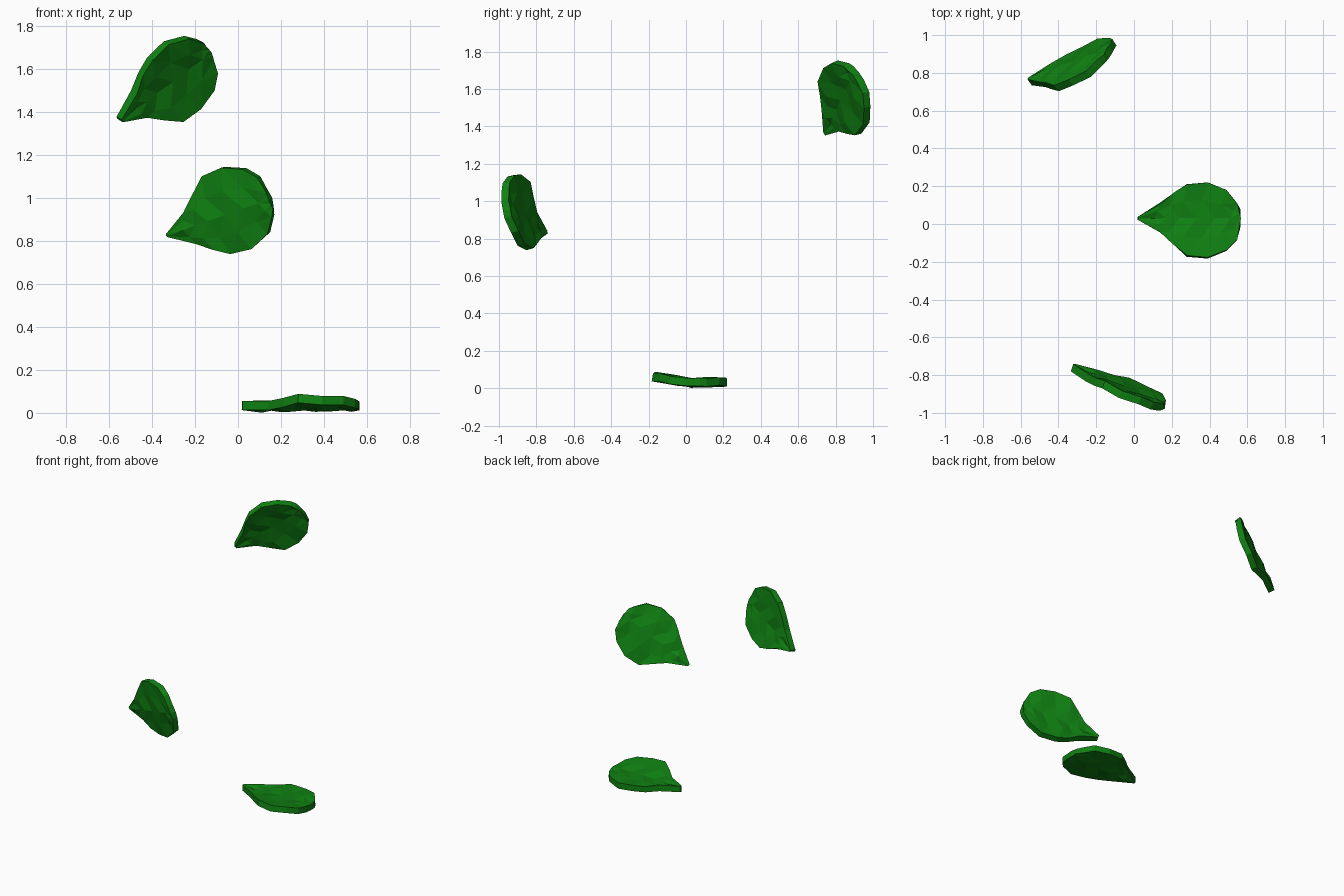
import bpy
import bmesh
from mathutils import Matrix, Vector

cube = bpy.data.objects.get("Cube")
if cube:
    bpy.data.objects.remove(cube, do_unlink=True)

green = bpy.data.materials.new("leaf_green")
green.use_nodes = True
colour = (0.005, 0.22, 0.006, 1)
green.diffuse_color = colour
bsdf = green.node_tree.nodes["Principled BSDF"]
bsdf.inputs["Base Color"].default_value = colour
bsdf.inputs["Roughness"].default_value = 0.8

# Leaf ribs from tip to round end:
# edge x, middle x, left y, right y, left z, middle z, right z
RIBS = [
    (0.00, 0.00, 0.008, -0.008, 0.0, 0.0, 0.0),
    (0.12, 0.09, 0.08, -0.075, 0.004, -0.012, 0.0),
    (0.19, 0.15, 0.135, -0.14, -0.004, 0.0, 0.014),
    (0.26, 0.22, 0.18, -0.20, 0.004, -0.008, 0.034),
    (0.37, 0.31, 0.19, -0.21, -0.004, 0.0, 0.024),
    (0.47, 0.41, 0.15, -0.17, 0.004, -0.006, 0.024),
    (0.525, 0.49, 0.08, -0.115, -0.004, 0.0, 0.010),
    (0.54, 0.545, 0.045, -0.05, 0.0, -0.002, 0.002),
]
PLEAT = 0.006
THICKNESS = 0.042


def leaf_mesh():
    """A pleated sheet with a midrib and chevron folds."""
    bm = bmesh.new()
    rows = []
    for i, (ex, mx, ly, ry, lz, mz, rz) in enumerate(RIBS):
        left, middle, right = Vector((ex, ly, lz)), Vector((mx, 0, mz)), Vector((ex, ry, rz))
        fold = Vector((0, 0, PLEAT if i % 2 else -PLEAT))
        if i in (0, len(RIBS) - 1):
            fold *= 0
        points = [right, right.lerp(middle, 0.5) + fold, middle,
                  middle.lerp(left, 0.5) + fold, left]
        rows.append([bm.verts.new(p) for p in points])
    for a, b in zip(rows, rows[1:]):
        for j in range(len(a) - 1):
            bm.faces.new((a[j], b[j], b[j + 1], a[j + 1]))
    bmesh.ops.triangulate(bm, faces=bm.faces[:])
    mesh = bpy.data.meshes.new("leaf")
    bm.to_mesh(mesh)
    bm.free()
    mesh.materials.append(green)
    return mesh


def place_leaf(name, mesh, tip, axis, up):
    """Stand a leaf with its tip, long axis and upper face as given."""
    a = Vector(axis).normalized()
    n = Vector(up)
    n = (n - a * n.dot(a)).normalized()
    w = n.cross(a)
    obj = bpy.data.objects.new(name, mesh)
    bpy.context.collection.objects.link(obj)
    obj.matrix_world = Matrix.Translation(tip) @ Matrix((a, w, n)).transposed().to_4x4()
    solid = obj.modifiers.new("thickness", "SOLIDIFY")
    solid.thickness = THICKNESS
    solid.offset = 0


leaf = leaf_mesh()
place_leaf("ground_leaf", leaf, (0.02, 0.03, 0.034), (1, 0, 0), (0, 0, 1))
place_leaf("middle_leaf", leaf, (-0.325, -0.76, 0.83), (0.876, -0.377, 0.305), (0.31, 0.916, 0.241))
place_leaf("upper_leaf", leaf, (-0.55, 0.755, 1.365), (0.765, 0.28, 0.58), (0.548, -0.76, -0.358))
